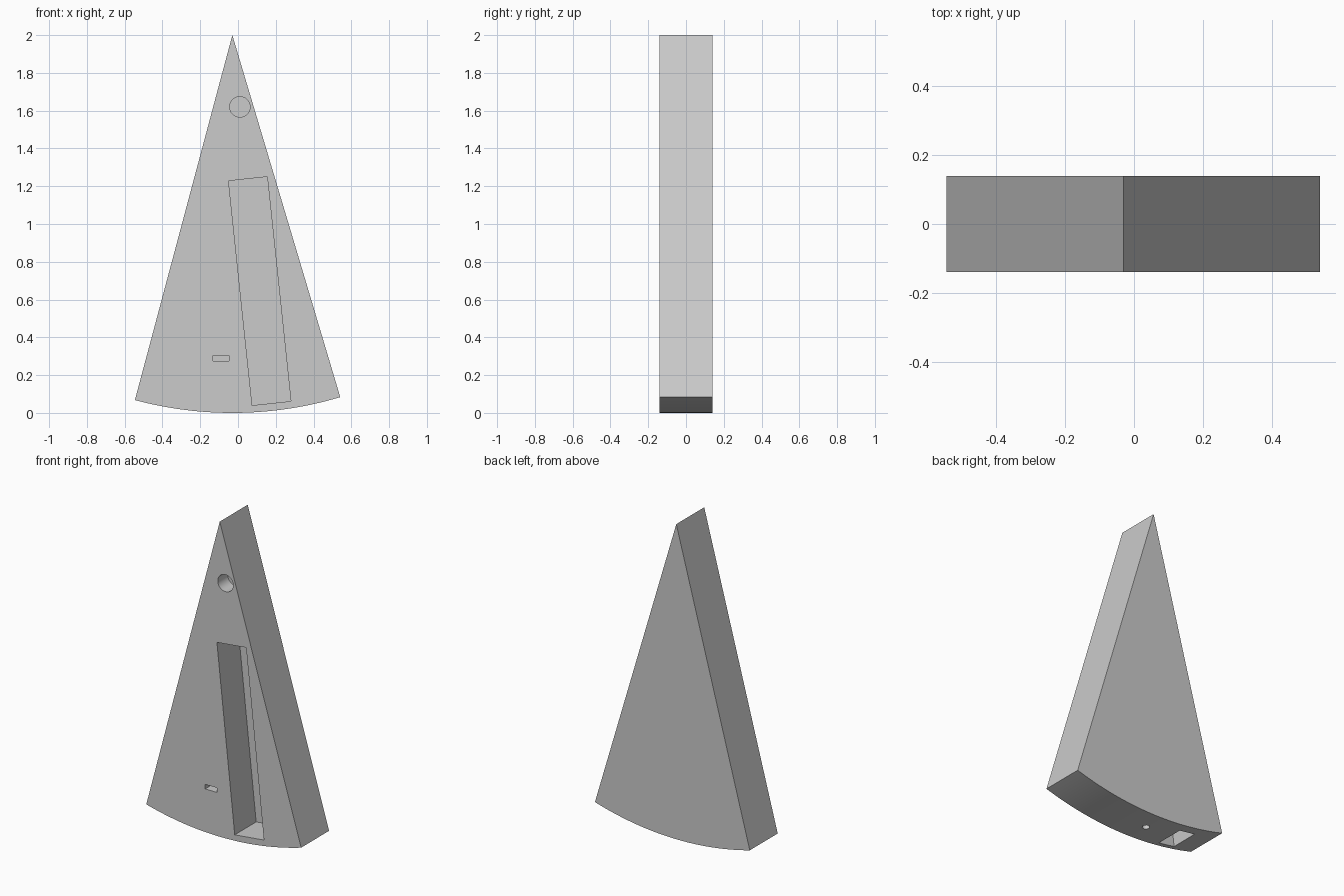
import bpy, math
from mathutils import Vector

cube = bpy.data.objects.get("Cube")
if cube:
    bpy.data.objects.remove(cube, do_unlink=True)

grey = bpy.data.materials.new("plain grey")
grey.use_nodes = True
colour = (0.6, 0.6, 0.6, 1)
grey.diffuse_color = colour
grey.node_tree.nodes["Principled BSDF"].inputs["Base Color"].default_value = colour

HALF = 0.14          # half thickness of the wedge
TIP = Vector((-0.03, 2.0))
RADIUS = 2.0


def prism(name, outline, y0, y1):
    """Extrude an (x, z) outline, listed counter-clockwise from the front, along y."""
    n = len(outline)
    verts = [(x, y, z) for y in (y0, y1) for x, z in outline]
    faces = [tuple(range(n)), tuple(reversed(range(n, 2 * n)))]
    faces += [(i, i + n, (i + 1) % n + n, (i + 1) % n) for i in range(n)]
    mesh = bpy.data.meshes.new(name)
    mesh.from_pydata(verts, [], faces)
    mesh.materials.append(grey)
    obj = bpy.data.objects.new(name, mesh)
    bpy.context.collection.objects.link(obj)
    return obj


def cut(body, cutter):
    """Subtract a cutter from the body and remove the cutter."""
    cutter.hide_render = True
    mod = body.modifiers.new(cutter.name, 'BOOLEAN')
    mod.operation = 'DIFFERENCE'
    mod.solver = 'EXACT'
    mod.object = cutter
    bpy.context.view_layer.objects.active = body
    bpy.ops.object.modifier_apply(modifier=mod.name)
    bpy.data.objects.remove(cutter, do_unlink=True)


def disc(cx, cz, r, n=48):
    return [(cx + r * math.cos(math.tau * i / n), cz + r * math.sin(math.tau * i / n))
            for i in range(n)]


# Wedge body: a circular sector hanging from its tip
start, end, steps = math.radians(-14.95), math.radians(16.6), 48
arc = []
for i in range(steps + 1):
    a = start + (end - start) * i / steps
    arc.append((TIP.x + RADIUS * math.sin(a), TIP.y - RADIUS * math.cos(a)))
body = prism("wedge_body", arc + [tuple(TIP)], -HALF, HALF)

# Long tilted pocket in the front
cut(body, prism("long_pocket", [(0.075, 0.04), (0.28, 0.062), (0.155, 1.25), (-0.05, 1.228)],
                -HALF - 0.1, 0.075))

# Round blind hole near the tip
cut(body, prism("round_hole", disc(0.01, 1.62, 0.054), -HALF - 0.1, -0.04))

# Small nut slot in the front
cut(body, prism("nut_slot", [(-0.132, 0.276), (-0.048, 0.276), (-0.048, 0.305), (-0.132, 0.305)],
                -HALF - 0.1, 0.045))

# Bolt hole from the curved rim up into the nut slot
bpy.ops.mesh.primitive_cylinder_add(vertices=32, radius=0.022, depth=0.5,
                                    location=(-0.09, 0, 0.1))
bolt = bpy.context.object
bolt.name = "bolt_hole"
bolt.data.materials.append(grey)
cut(body, bolt)

# Rectangular socket in the curved rim
socket = [(-0.41, -0.1), (-0.295, -0.1), (-0.235, 0.4), (-0.35, 0.4)]
cut(body, prism("rim_socket", socket, -0.11, 0.075))

# Smooth the curved faces, keep the corners sharp
bpy.ops.object.select_all(action='DESELECT')
body.select_set(True)
bpy.context.view_layer.objects.active = body
bpy.ops.object.shade_smooth_by_angle(angle=math.radians(30))
